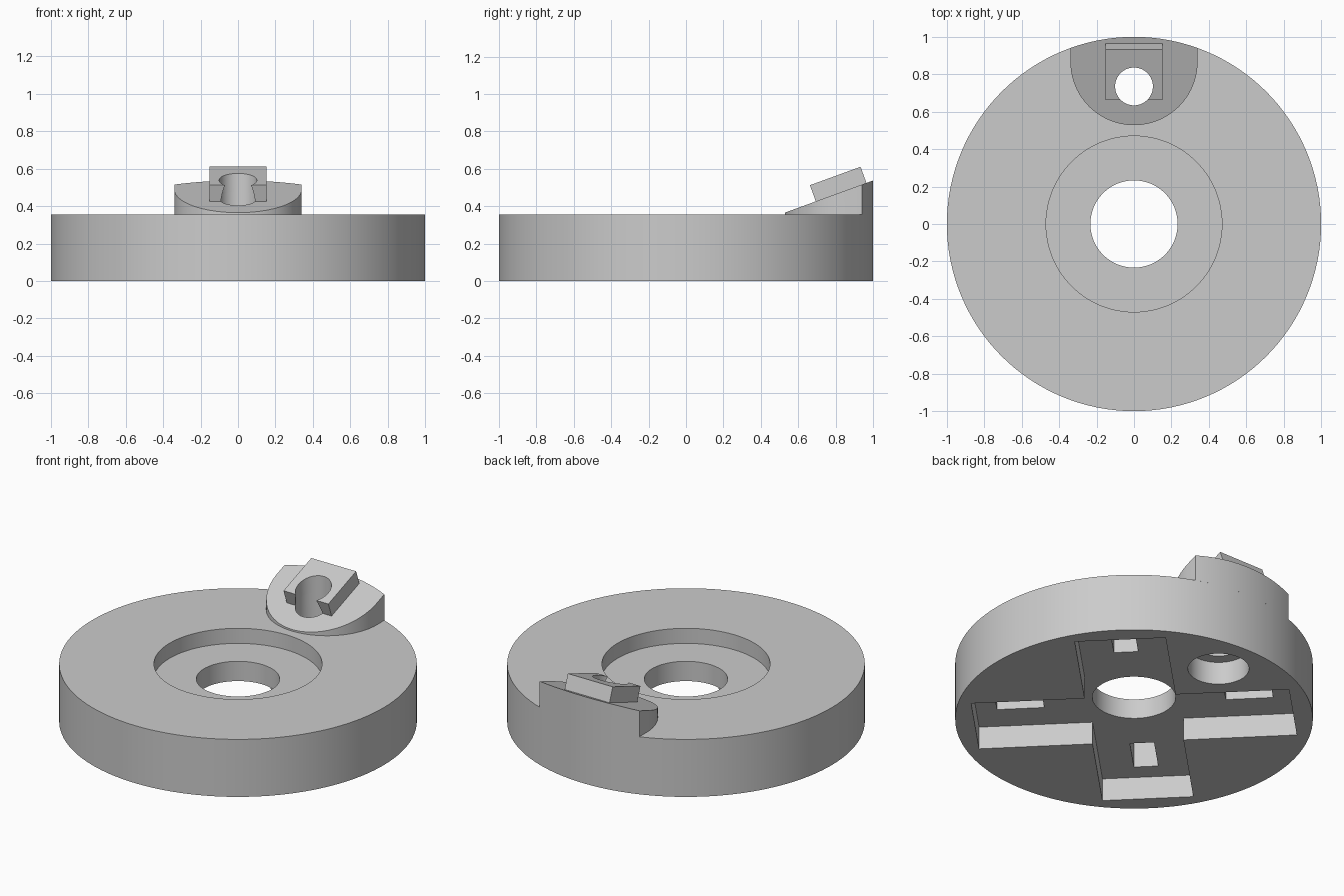
import bpy, bmesh
from math import cos, sin, pi, radians, tan, sqrt, asin
from mathutils import Matrix

if "Cube" in bpy.data.objects:
    bpy.data.objects.remove(bpy.data.objects["Cube"])


def prism(name, pts, z0, z1, matrix=None):
    """Extrude a 2D outline from z0 to z1; z1 may be a function of (x, y)."""
    top = z1 if callable(z1) else (lambda x, y: z1)
    bm = bmesh.new()
    lo = [bm.verts.new((x, y, z0)) for x, y in pts]
    hi = [bm.verts.new((x, y, top(x, y))) for x, y in pts]
    bm.faces.new(lo[::-1])
    bm.faces.new(hi)
    n = len(pts)
    for i in range(n):
        j = (i + 1) % n
        bm.faces.new((lo[i], lo[j], hi[j], hi[i]))
    if matrix:
        bm.transform(matrix)
    bmesh.ops.recalc_face_normals(bm, faces=bm.faces)
    mesh = bpy.data.meshes.new(name)
    bm.to_mesh(mesh)
    bm.free()
    ob = bpy.data.objects.new(name, mesh)
    bpy.context.collection.objects.link(ob)
    return ob


def arc(cx, cy, r, a0, a1, n):
    return [(cx + r * cos(a0 + (a1 - a0) * i / n),
             cy + r * sin(a0 + (a1 - a0) * i / n)) for i in range(n + 1)]


def circle(cx, cy, r, n=96):
    return arc(cx, cy, r, 0, 2 * pi, n)[:-1]


def rect(x0, x1, y0, y1):
    return [(x0, y0), (x1, y0), (x1, y1), (x0, y1)]


def cut(ob, cutters):
    bpy.context.view_layer.objects.active = ob
    for c in cutters:
        c.hide_render = True
        mod = ob.modifiers.new("cut", 'BOOLEAN')
        mod.operation, mod.solver, mod.object = 'DIFFERENCE', 'EXACT', c
        bpy.ops.object.modifier_apply(modifier=mod.name)


TOP, SLOPE, HOLE_Y = 0.355, radians(20), 0.735

# round base
base = prism("round_base", circle(0, 0, 1, 128), 0, TOP)

# sloped seat at the back rim, trimmed by the disk edge
R, CY = 0.34, 0.868
a = asin(R)
outline = arc(0, CY, R, pi, 2 * pi, 48) + arc(0, 0, 1, pi / 2 - a, pi / 2 + a, 20)
seat = prism("sloped_seat", outline, TOP, lambda x, y: 0.364 + (y - 0.525) * tan(SLOPE))

# tilted block lying on the seat
tilt = Matrix.Translation((0, 0.694, 0.4255)) @ Matrix.Rotation(SLOPE, 4, 'X')
block = prism("tilted_block", rect(-0.153, 0.153, 0, 0.288), 0, 0.092, tilt)

# cutters: stepped centre hole and stepped back hole
bore = prism("centre_bore", circle(0, 0, 0.233), -0.1, 0.6)
counterbore = prism("centre_counterbore", circle(0, 0, 0.47), 0.262, 0.6)
bolt_hole = prism("back_hole", circle(0, HOLE_Y, 0.101, 64), -0.1, 1)
bolt_head = prism("back_counterbore", circle(0, HOLE_Y, 0.171, 64), -0.1, 0.14)

# cutters: diagonal cross recess underneath, with a pocket in each arm
L, W = 0.892, 0.255
cross, pockets = [], []
for k in range(4):
    c, s = cos(pi / 4 + k * pi / 2), sin(pi / 4 + k * pi / 2)
    cross += [(u * c - v * s, u * s + v * c) for u, v in ((L, -W), (L, W), (W, W))]
    turn = Matrix.Rotation(pi / 4 + k * pi / 2, 4, 'Z')
    pockets.append(prism("pocket", rect(0.51, 0.775, -0.068, 0.068), 0.1, 0.3, turn))
recess = prism("cross_recess", cross, -0.1, 0.14)

cut(base, [counterbore, recess, bore, bolt_head, bolt_hole] + pockets)
cut(seat, [bolt_hole])
cut(block, [bolt_hole])
for c in [counterbore, recess, bore, bolt_head, bolt_hole] + pockets:
    bpy.data.objects.remove(c)

# smooth round walls, sharp edges
for ob in (base, seat, block):
    bpy.ops.object.select_all(action='DESELECT')
    ob.select_set(True)
    bpy.context.view_layer.objects.active = ob
    bpy.ops.object.shade_smooth_by_angle(angle=radians(15))
